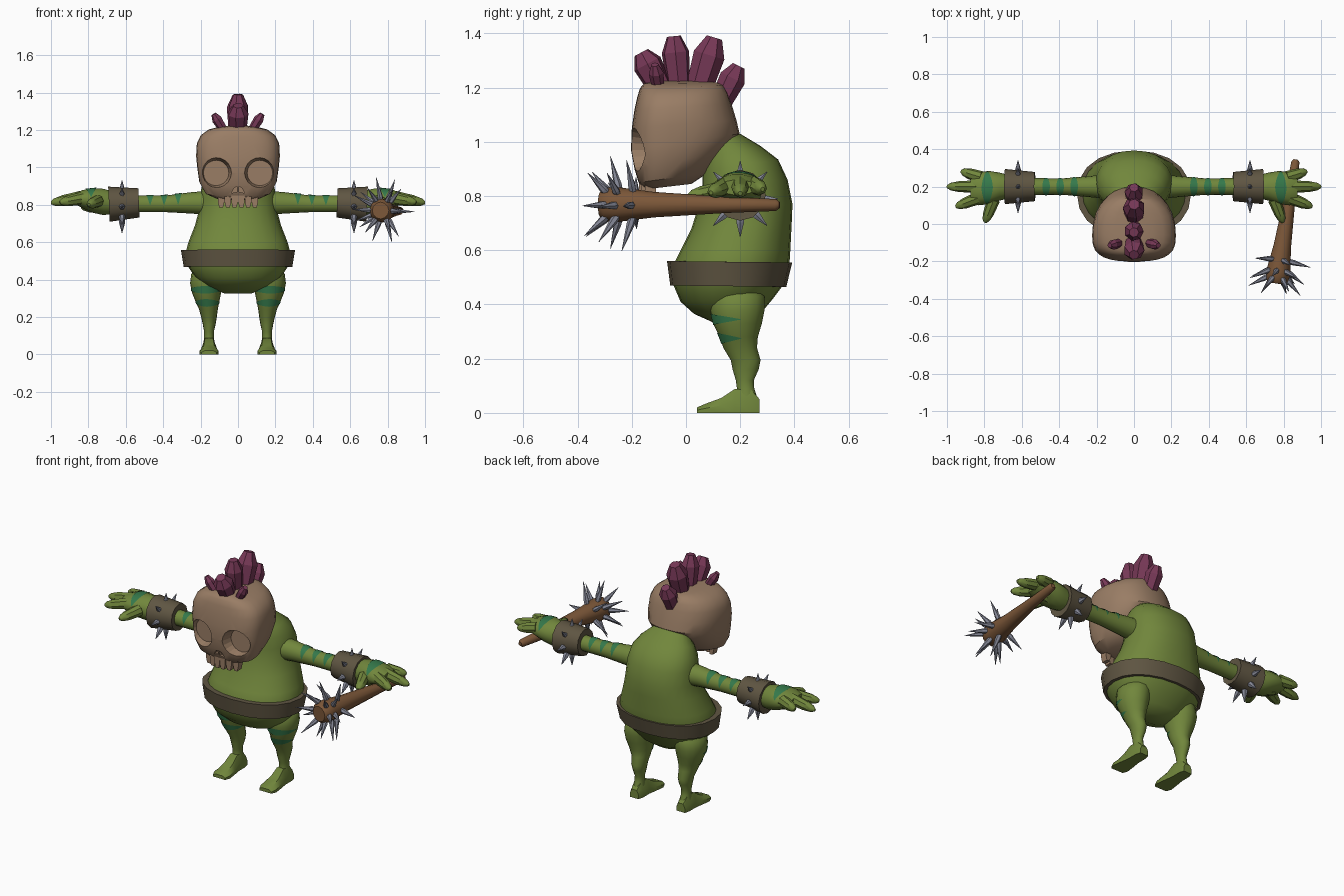
import bpy, bmesh, math, random
from mathutils import Vector

if "Cube" in bpy.data.objects:
    bpy.data.objects.remove(bpy.data.objects["Cube"])
random.seed(4)
TAU = 2 * math.pi


def material(name, rgb):
    m = bpy.data.materials.new(name)
    m.diffuse_color = (*rgb, 1)
    m.use_nodes = True
    m.node_tree.nodes["Principled BSDF"].inputs["Base Color"].default_value = m.diffuse_color
    return m


GREEN = material("green skin", (0.165, 0.24, 0.045))
STRIPE = material("dark green paint", (0.035, 0.19, 0.07))
BONE = material("tan bone", (0.32, 0.205, 0.13))
LEATHER = material("brown leather", (0.115, 0.092, 0.055))
WOOD = material("club wood", (0.2, 0.095, 0.04))
STEEL = material("grey steel", (0.23, 0.24, 0.30))
CRYSTAL = material("magenta crystal", (0.185, 0.04, 0.095))


def finish(name, bm, mat, smooth=40):
    bmesh.ops.recalc_face_normals(bm, faces=bm.faces[:])
    me = bpy.data.meshes.new(name)
    bm.to_mesh(me)
    bm.free()
    me.materials.append(mat)
    ob = bpy.data.objects.new(name, me)
    bpy.context.collection.objects.link(ob)
    if smooth:
        bpy.ops.object.select_all(action='DESELECT')
        ob.select_set(True)
        bpy.context.view_layer.objects.active = ob
        bpy.ops.object.shade_smooth_by_angle(angle=math.radians(smooth))
    return ob


def skin(bm, rings, cap=True):
    """Joins closed rings of points with quads."""
    vs = [[bm.verts.new(p) for p in r] for r in rings]
    n = len(vs[0])
    for a, b in zip(vs, vs[1:]):
        for i in range(n):
            j = (i + 1) % n
            bm.faces.new((a[i], a[j], b[j], b[i]))
    if cap:
        bm.faces.new(vs[0])
        bm.faces.new(vs[-1])


def slab_ring(yf, zf, yb, zb, rx, n=24, wide=0.5, pf=2.2, pb=2.2):
    """Tilted superellipse ring from a front point to a back point."""
    mid = yf + wide * (yb - yf)
    pts = []
    for i in range(n):
        c, s = math.cos(TAU * i / n), math.sin(TAU * i / n)
        p = pf if s < 0 else pb
        x = rx * math.copysign(abs(c) ** (2 / p), c)
        k = math.copysign(abs(s) ** (2 / p), s)
        y = mid + k * ((yb - mid) if s > 0 else (mid - yf))
        pts.append(Vector((x, y, zf + (zb - zf) * (y - yf) / (yb - yf))))
    return pts


def tube(bm, p, q, profile, n=8):
    """Lathed rod from p to q; profile is (fraction, radius)."""
    p, q = Vector(p), Vector(q)
    rot = (q - p).to_track_quat('Z', 'Y')
    skin(bm, [[p.lerp(q, t) + rot @ Vector((r * math.cos(TAU * i / n), r * math.sin(TAU * i / n), 0))
               for i in range(n)] for t, r in profile])


def limb_point(rows, axis, side, t, a, off=0.0):
    """Point on a limb whose rows are (t, c1, c2, r1, r2)."""
    for A, B in zip(rows, rows[1:]):
        if t <= B[0]:
            break
    k = (t - A[0]) / (B[0] - A[0])
    c1, c2, r1, r2 = [A[i] + k * (B[i] - A[i]) for i in range(1, 5)]
    u, v = c1 + (r1 + off) * math.cos(a), c2 + (r2 + off) * math.sin(a)
    x, y, z = (t, u, v) if axis == 'x' else (u, v, t)
    return Vector((x * side, y, z))


def limb(bm, rows, axis, side, n=16):
    skin(bm, [[limb_point(rows, axis, side, r[0], TAU * i / n) for i in range(n)] for r in rows])


def stripe(bm, rows, axis, side, t, half, a0, span):
    """Painted band, tapering to points at both ends."""
    prev = None
    for i in range(13):
        k = i / 6 - 1
        w = half * (1 - abs(k) ** 1.5) + 0.0006
        pair = [bm.verts.new(limb_point(rows, axis, side, t + d, a0 + k * span, 0.003)) for d in (-w, w)]
        if prev:
            bm.faces.new((prev[0], prev[1], pair[1], pair[0]))
        prev = pair


# Hunched torso
bm = bmesh.new()
skin(bm, [slab_ring(*r) for r in (
    (.12, .325, .22, .325, .07), (.03, .365, .27, .36, .17), (-.02, .41, .32, .42, .23),
    (-.05, .48, .365, .48, .275), (-.055, .53, .38, .52, .285), (-.02, .6, .385, .6, .265),
    (.02, .68, .39, .7, .23), (.045, .76, .393, .77, .21), (.06, .83, .375, .86, .205),
    (.06, .89, .34, .935, .19), (.07, .93, .275, .985, .16), (.08, .97, .2, 1.03, .11))])
finish("torso", bm, GREEN)

# Wide belt
bm = bmesh.new()
skin(bm, [slab_ring(*r, n=20) for r in (
    (-.04, .47, .355, .465, .27), (-.058, .47, .37, .465, .29),
    (-.07, .56, .392, .555, .305), (-.03, .56, .37, .555, .27))], cap=False)
finish("belt", bm, LEATHER, 30)

# Skull mask with cut eye sockets and nose
bm = bmesh.new()
skin(bm, [slab_ring(*r, n=28, wide=.36, pf=2.9, pb=2.3) for r in (
    (-.15, .825, .02, .845, .11), (-.175, .85, .08, .885, .175), (-.19, .90, .15, .965, .207),
    (-.203, .97, .198, 1.03, .217), (-.2, 1.05, .186, 1.08, .224), (-.19, 1.12, .168, 1.14, .22),
    (-.18, 1.165, .155, 1.18, .2), (-.17, 1.198, .14, 1.208, .158), (-.155, 1.215, .12, 1.218, .1),
    (-.12, 1.224, .08, 1.224, .04))])
skull = finish("skull_mask", bm, BONE, 35)
bm = bmesh.new()
for s in (-1, 1):
    tube(bm, (s * .12, -.26, .97), (s * .117, -.135, .97), ((0, .1), (.4, .086), (1, .068)), 20)
    # leaning nostril wedge
    base = [(s * .004, .9), (s * .02, .89), (s * .036, .862), (s * .006, .868)]
    skin(bm, [[Vector((x, y, z)) for x, z in base] for y in (-.25, -.165)])
cutter = finish("socket_cutter", bm, BONE, 0)
cutter.hide_render = True
mod = skull.modifiers.new("sockets", 'BOOLEAN')
mod.operation, mod.solver, mod.object = 'DIFFERENCE', 'EXACT', cutter
bpy.context.view_layer.objects.active = skull
bpy.ops.object.modifier_move_to_index(modifier=mod.name, index=0)
bpy.ops.object.modifier_apply(modifier=mod.name)
bpy.data.objects.remove(cutter)

# Upper teeth
bm = bmesh.new()
for i in range(6):
    x = (i - 2.5) * .036
    y = -.155 + x * x * 3
    skin(bm, [[Vector((x + dx * w, y + dy, z)) for dx, dy in ((-1, -.02), (1, -.02), (1, .02), (-1, .02))]
              for z, w in ((.86, .0185), (.815, .0175), (.785, .01))])
finish("teeth", bm, BONE, 0)

# Crystal crest along the head
crest = [((0, -.09, 1.19), (0, -.165, 1.33), .056), ((0, -.025, 1.19), (0, -.045, 1.39), .052),
         ((0, .04, 1.17), (0, .105, 1.385), .06), ((0, .12, 1.13), (0, .195, 1.28), .05)]
crest += [((s * .07, -.1, 1.19), (s * .13, -.115, 1.285), .028) for s in (-1, 1)]
bm = bmesh.new()
for p, q, r in crest:
    tube(bm, p, q, ((0, r * .8), (.7, r), (1, r * .5)), 7)
finish("crystal_crest", bm, CRYSTAL, 0)

# Arms, hands, cuffs, legs and feet on both sides
ARM = [(.15, .2, .81, .065, .065), (.25, .2, .81, .055, .057), (.38, .2, .805, .044, .045),
       (.53, .2, .805, .045, .045), (.68, .2, .81, .06, .06)]
HAND = [(.66, .2, .81, .06, .06), (.72, .2, .815, .075, .072), (.77, .195, .822, .088, .068),
        (.83, .19, .83, .09, .05), (.875, .19, .832, .07, .028)]
LEG = [(.04, .155, .225, .033, .043), (.09, .155, .22, .026, .032), (.12, .155, .217, .026, .033),
       (.16, .154, .22, .034, .048), (.195, .155, .22, .041, .055), (.24, .158, .2, .05, .062),
       (.28, .163, .195, .063, .07), (.33, .168, .19, .078, .09), (.38, .168, .19, .088, .1),
       (.43, .16, .19, .09, .1), (.48, .14, .19, .06, .07)]
FINGERS = [((.82, .25, .84), (.925, .283, .825)), ((.84, .2, .84), (1.0, .2, .81)),
           ((.83, .14, .835), (.953, .092, .812)), ((.75, .13, .82), (.797, .008, .8)),
           ((.72, .2, .785), (.84, .2, .79))]
for s, side in ((1, "left"), (-1, "right")):
    bm = bmesh.new()
    limb(bm, ARM, 'x', s)
    limb(bm, HAND, 'x', s, 14)
    for p, q in FINGERS:
        tube(bm, (p[0] * s, *p[1:]), (q[0] * s, *q[1:]), ((0, .034), (.6, .029), (.88, .02), (1, .008)))
    finish(side + "_arm", bm, GREEN)

    bm = bmesh.new()
    for t in (.32, .395, .47):
        stripe(bm, ARM, 'x', s, t, .02, math.pi / 2, 1.7)
    stripe(bm, HAND, 'x', s, .785, .03, math.pi / 2, 1.3)
    for t in (.345, .275):
        stripe(bm, LEG, 'z', s, t, .02, -math.pi / 2 + .1, 1.6)
    finish(side + "_paint_stripes", bm, STRIPE)

    bm = bmesh.new()
    tube(bm, (s * .53, .2, .81), (s * .69, .2, .803),
         ((.02, .045), (0, .078), (.5, .086), (1, .094), (.97, .055)), 12)
    finish(side + "_cuff", bm, LEATHER, 35)

    bm = bmesh.new()
    for i in range(8):
        d = Vector((0, math.cos(TAU * i / 8), math.sin(TAU * i / 8)))
        c = Vector((s * .62, .2, .79))
        tube(bm, c + d * .065, c + d * .14, ((0, .017), (.3, .016), (1, .0015)), 6)
    finish(side + "_cuff_spikes", bm, STEEL, 0)

    bm = bmesh.new()
    limb(bm, LEG, 'z', s)
    # foot: half width, height at each y
    skin(bm, [[Vector((s * (.155 + w * x), y, h * z)) for x, z in
               ((-1, 0), (1, 0), (1, .5), (.6, 1), (-.6, 1), (-1, .5))]
              for y, w, h in ((.272, .028, .05), (.24, .036, .085), (.18, .036, .088),
                              (.13, .044, .055), (.07, .052, .033), (.04, .04, .02))])
    finish(side + "_leg", bm, GREEN)

# Club held under the left hand
butt, head = Vector((.865, .345, .767)), Vector((.762, -.318, .769))
bm = bmesh.new()
tube(bm, butt, head, ((0, .012), (.02, .022), (.3, .03), (.7, .047), (.9, .064), (.97, .062), (1, .045)), 12)
finish("club", bm, WOOD)

# Club spikes: rows of (position along club, forward lean, count)
axis = (head - butt).normalized()
rot = axis.to_track_quat('Z', 'Y')
bm = bmesh.new()
for t, lean, count in ((.945, .85, 6), (.89, .4, 7), (.81, .1, 5)):
    for i in range(count):
        a = TAU * (i + t * 37 % 1) / count
        radial = rot @ Vector((math.cos(a), math.sin(a), 0))
        d = (radial + axis * (lean + random.uniform(-.2, .2))).normalized()
        base = butt.lerp(head, t) + radial * .042
        tube(bm, base, base + d * random.uniform(.115, .145), ((0, .013), (.25, .015), (1, .001)), 6)
finish("club_spikes", bm, STEEL, 0)
